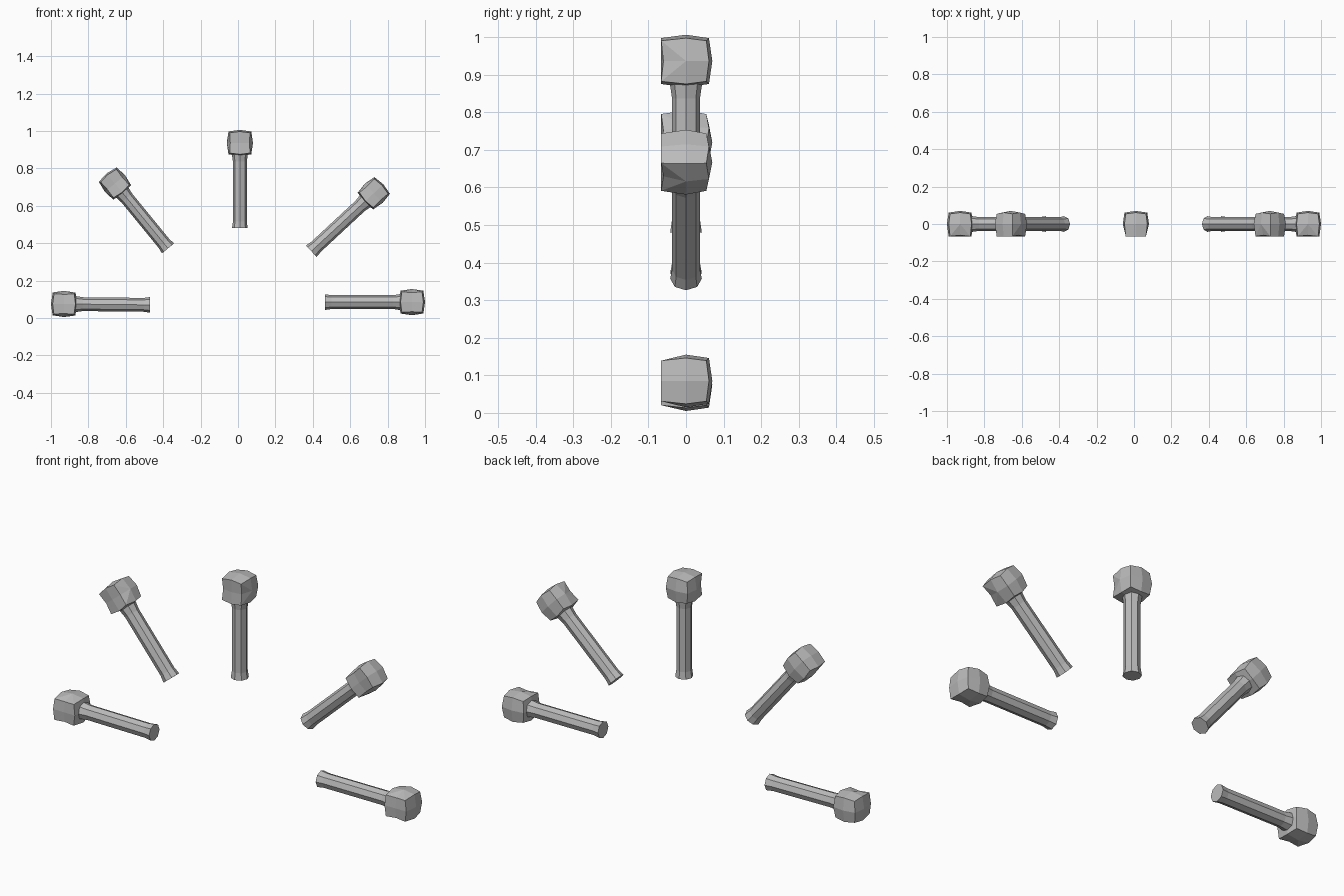
import bpy, bmesh, math
from mathutils import Matrix, Vector

if "Cube" in bpy.data.objects:
    bpy.data.objects.remove(bpy.data.objects["Cube"])

grey = bpy.data.materials.new("grey")
grey.use_nodes = True
grey.diffuse_color = (0.5, 0.5, 0.5, 1)
grey.node_tree.nodes["Principled BSDF"].inputs["Base Color"].default_value = (0.5, 0.5, 0.5, 1)


def finish(name, bm, matrix):
    bmesh.ops.recalc_face_normals(bm, faces=bm.faces)
    mesh = bpy.data.meshes.new(name)
    bm.to_mesh(mesh)
    bm.free()
    mesh.materials.append(grey)
    ob = bpy.data.objects.new(name, mesh)
    bpy.context.collection.objects.link(ob)
    ob.matrix_world = matrix
    return ob


def add_handle(name, length, matrix):
    # Eight-sided bar, flared at the grip end and under the head
    bm = bmesh.new()
    profile = [(0, 0.042), (0.035, 0.037), (length - 0.1, 0.037),
               (length - 0.06, 0.043), (length - 0.03, 0.043)]
    rings = [[bm.verts.new((r * math.cos(i * math.tau / 8), r * math.sin(i * math.tau / 8), z))
              for i in range(8)] for z, r in profile]
    for a, b in zip(rings, rings[1:]):
        for i in range(8):
            j = (i + 1) % 8
            bm.faces.new((a[i], a[j], b[j], b[i]))
    bm.faces.new(rings[0])
    bm.faces.new(rings[-1])
    finish(name, bm, matrix)


def add_head(name, length, matrix):
    # Rounded cube with two by two faces per side
    bm = bmesh.new()
    bmesh.ops.create_cube(bm, size=2)
    bmesh.ops.subdivide_edges(bm, edges=bm.edges[:], cuts=1, use_grid_fill=True)
    reach = {1: 0.07, 2: 0.061, 3: 0.054}
    for v in bm.verts:
        s = Vector([round(c) for c in v.co])
        v.co = s * reach[sum(abs(c) for c in s)]
        if s.y < 0 and s.x and s.z:
            v.co.y = -0.066          # front corners pulled forward
        elif s.y < 0 and s.x:
            v.co.x *= 0.84           # notch on both sides of the front
            v.co.y = -0.060
        elif s.y < 0:
            v.co.y = -0.067
    # Notches run from the front corners to the centre of each side
    notch = [f for f in bm.faces if abs(f.normal.x) > 0.6 and f.calc_center_median().y < 0]
    for f in notch:
        tip = min(f.verts, key=lambda v: abs(v.co.y) + abs(v.co.z))
        corner = max(f.verts, key=lambda v: abs(v.co.z) - v.co.y)
        bmesh.utils.face_split(f, tip, corner)
    finish(name, bm, matrix @ Matrix.Translation((0, 0, length)))


# Grip end and head centre of each club, as (x, z)
clubs = {
    "centre": ((0.01, 0.48), (0.01, 0.936)),
    "lower_left": ((0.465, 0.085), (0.93, 0.085)),
    "lower_right": ((-0.47, 0.07), (-0.93, 0.075)),
    "upper_left": ((0.392, 0.357), (0.726, 0.667)),
    "upper_right": ((-0.374, 0.372), (-0.658, 0.719)),
}
for name, (end, top) in clubs.items():
    dx, dz = top[0] - end[0], top[1] - end[1]
    place = Matrix.Translation((end[0], 0, end[1])) @ Matrix.Rotation(math.atan2(dx, dz), 4, 'Y')
    add_handle(name + "_handle", math.hypot(dx, dz), place)
    add_head(name + "_head", math.hypot(dx, dz), place)
